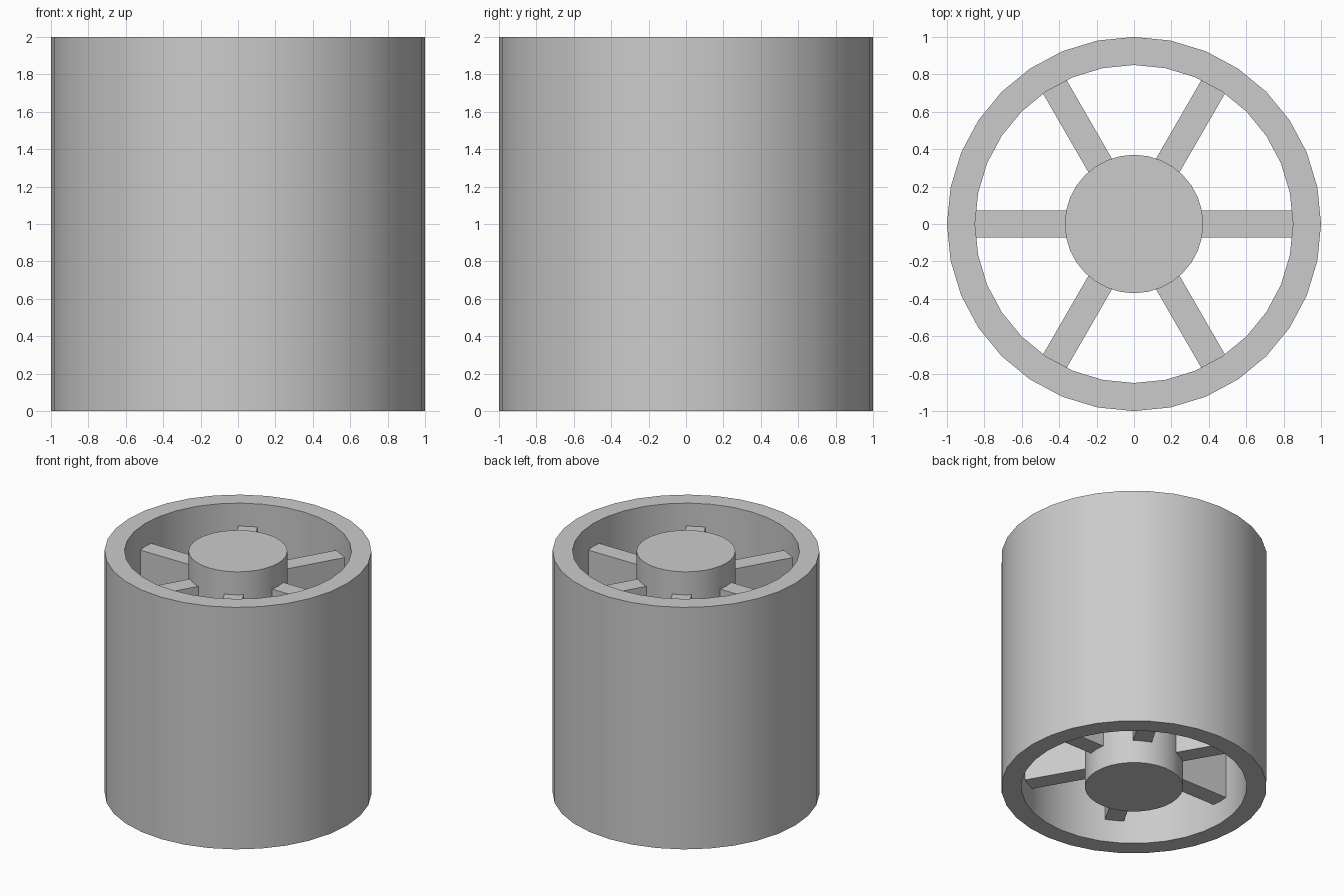
import bpy
import bmesh
from math import pi, radians
from mathutils import Matrix, Vector

HEIGHT, SIDES = 2.0, 32
RIM_OUTER, RIM_INNER, HUB = 1.0, 0.85, 0.37
SPOKES, SPOKE_WIDTH, SPOKE_BOTTOM, SPOKE_TOP = 6, 0.145, 0.19, 1.81

if "Cube" in bpy.data.objects:
    bpy.data.objects.remove(bpy.data.objects["Cube"], do_unlink=True)

grey = bpy.data.materials.new("plain grey")
grey.use_nodes = True
grey.diffuse_color = (0.6, 0.6, 0.6, 1)
grey.node_tree.nodes["Principled BSDF"].inputs["Base Color"].default_value = grey.diffuse_color


def add_part(name, bm):
    bmesh.ops.recalc_face_normals(bm, faces=bm.faces)
    mesh = bpy.data.meshes.new(name)
    bm.to_mesh(mesh)
    bm.free()
    mesh.materials.append(grey)
    part = bpy.data.objects.new(name, mesh)
    bpy.context.collection.objects.link(part)
    bpy.ops.object.select_all(action="DESELECT")
    part.select_set(True)
    bpy.context.view_layer.objects.active = part
    bpy.ops.object.shade_smooth_by_angle(angle=radians(30))
    return part


# Rim: rectangular wall section spun into a closed tube
bm = bmesh.new()
section = [(RIM_INNER, 0), (RIM_OUTER, 0), (RIM_OUTER, HEIGHT), (RIM_INNER, HEIGHT)]
verts = [bm.verts.new((r, 0, z)) for r, z in section]
edges = [bm.edges.new((verts[i - 1], verts[i])) for i in range(len(verts))]
bmesh.ops.spin(bm, geom=verts + edges, axis=(0, 0, 1), cent=(0, 0, 0),
               angle=2 * pi, steps=SIDES, use_merge=True)
bmesh.ops.remove_doubles(bm, verts=bm.verts, dist=0.0001)
add_part("rim", bm)

# Hub: solid cylinder flush with both ends of the rim
bm = bmesh.new()
bmesh.ops.create_cone(bm, cap_ends=True, segments=SIDES, radius1=HUB, radius2=HUB,
                      depth=HEIGHT, matrix=Matrix.Translation((0, 0, HEIGHT / 2)))
add_part("hub", bm)

# Spokes: recessed plates tucked slightly into the hub and the rim
inner, outer = HUB - 0.02, RIM_INNER + 0.01
size = Vector((outer - inner, SPOKE_WIDTH, SPOKE_TOP - SPOKE_BOTTOM))
centre = Vector(((inner + outer) / 2, 0, (SPOKE_TOP + SPOKE_BOTTOM) / 2))
for i in range(SPOKES):
    bm = bmesh.new()
    turn = Matrix.Rotation(2 * pi * i / SPOKES, 4, "Z")
    bmesh.ops.create_cube(bm, size=1, matrix=turn @ Matrix.Translation(centre) @ Matrix.Diagonal(size.to_4d()))
    add_part(f"spoke_{i + 1}", bm)
